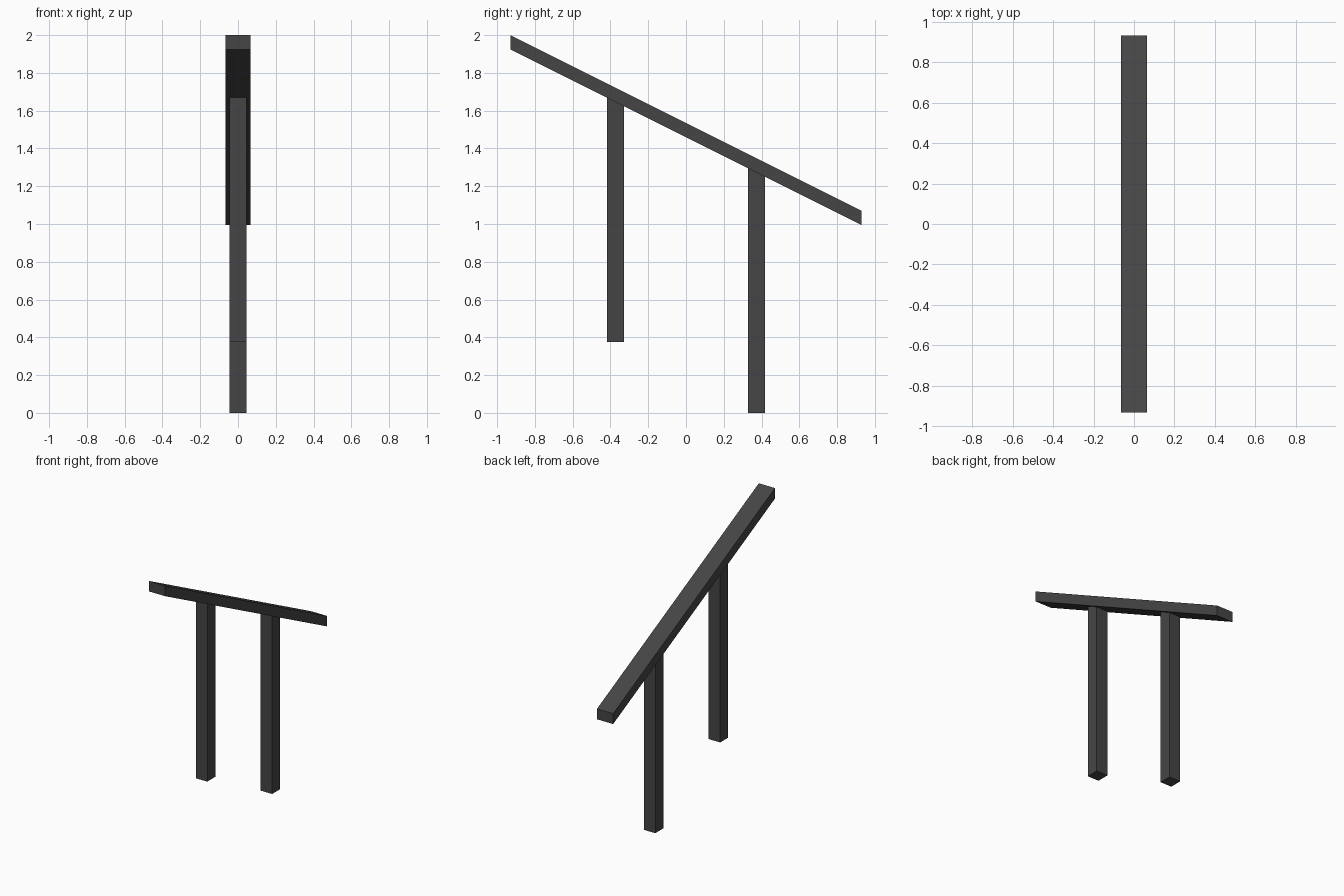
import bpy, bmesh

if "Cube" in bpy.data.objects:
    bpy.data.objects.remove(bpy.data.objects["Cube"])

RAIL_Y, SLOPE = 0.93, -0.5
RAIL_MID_BOTTOM, RAIL_THICK = 1.459, 0.076

dark = bpy.data.materials.new("dark_metal")
dark.diffuse_color = (0.06, 0.06, 0.06, 1)
dark.use_nodes = True
dark.node_tree.nodes["Principled BSDF"].inputs["Base Color"].default_value = dark.diffuse_color


def underside(y):
    """Height of the sloping rail's underside at y."""
    return RAIL_MID_BOTTOM + SLOPE * y


def extrude_profile(name, profile, half_width):
    """Extrude a closed (y, z) side profile symmetrically along x."""
    bm = bmesh.new()
    face = bm.faces.new([bm.verts.new((-half_width, y, z)) for y, z in profile])
    side = bmesh.ops.extrude_face_region(bm, geom=[face])
    verts = [g for g in side["geom"] if isinstance(g, bmesh.types.BMVert)]
    bmesh.ops.translate(bm, verts=verts, vec=(2 * half_width, 0, 0))
    bmesh.ops.recalc_face_normals(bm, faces=bm.faces)
    mesh = bpy.data.meshes.new(name)
    bm.to_mesh(mesh)
    bm.free()
    mesh.materials.append(dark)
    obj = bpy.data.objects.new(name, mesh)
    bpy.context.collection.objects.link(obj)
    return obj


# Sloping handrail with vertically cut ends
a, b = -RAIL_Y, RAIL_Y
extrude_profile("handrail", [
    (a, underside(a)), (b, underside(b)),
    (b, underside(b) + RAIL_THICK), (a, underside(a) + RAIL_THICK)], 0.065)

# Square posts, mitred to the rail's underside
for name, y, foot in (("upper_post", -0.373, 0.375), ("lower_post", 0.373, 0.0)):
    a, b = y - 0.046, y + 0.046
    extrude_profile(name, [(a, foot), (b, foot), (b, underside(b)), (a, underside(a))], 0.046)
